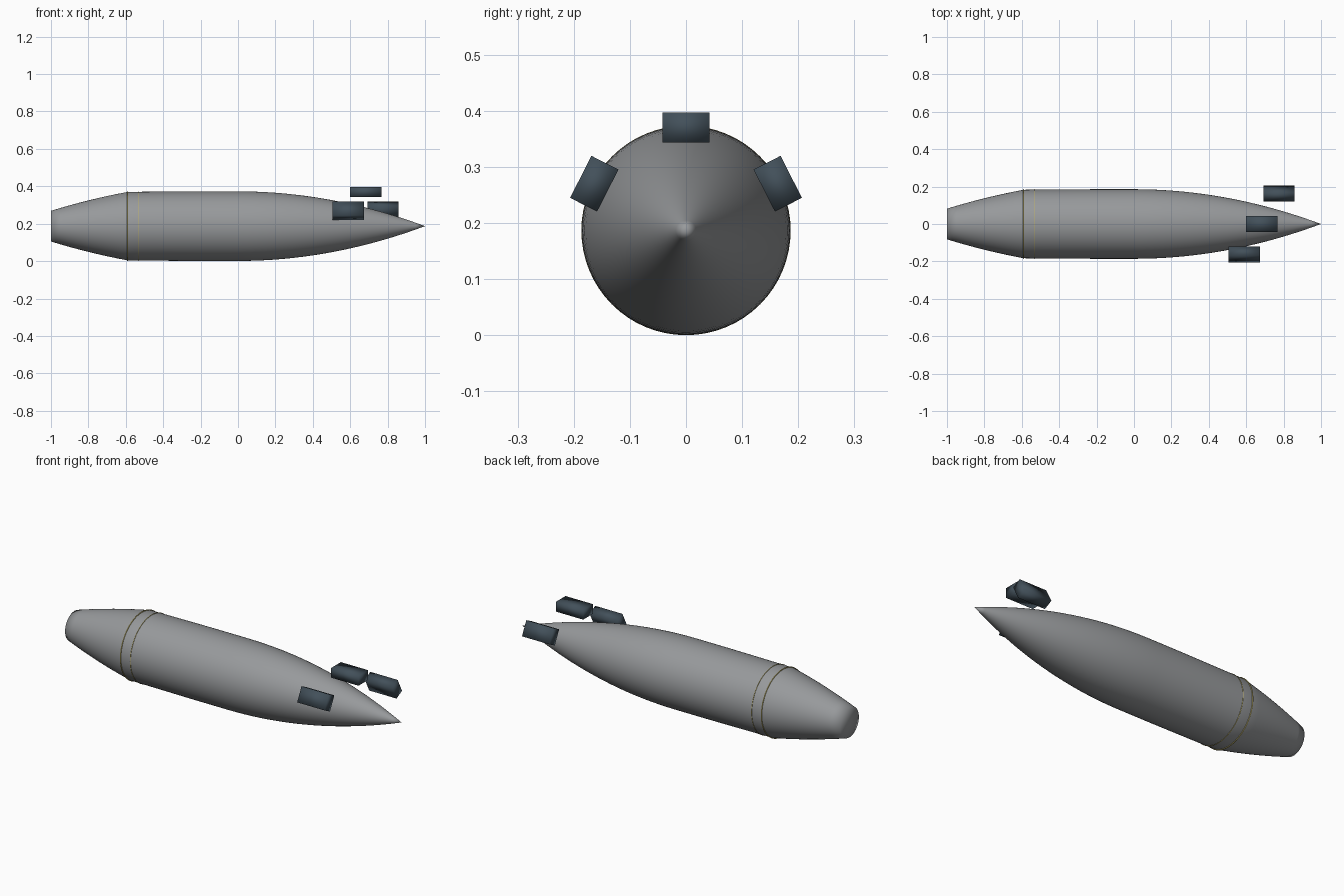
import bpy, bmesh, math
from mathutils import Matrix, Vector

if "Cube" in bpy.data.objects:
    bpy.data.objects.remove(bpy.data.objects["Cube"])

AXIS_Z = 0.187   # height of the long axis
R = 0.186        # largest body radius
SEGS = 64


def material(name, rgb):
    m = bpy.data.materials.new(name)
    m.diffuse_color = (*rgb, 1.0)
    m.use_nodes = True
    m.node_tree.nodes["Principled BSDF"].inputs["Base Color"].default_value = m.diffuse_color
    return m


grey = material("body grey", (0.31, 0.32, 0.33))
slate = material("dark slate", (0.055, 0.08, 0.102))
gold = material("dull gold", (0.50, 0.43, 0.15))


def finish(bm, name, mat):
    bmesh.ops.recalc_face_normals(bm, faces=bm.faces[:])
    mesh = bpy.data.meshes.new(name)
    bm.to_mesh(mesh)
    bm.free()
    mesh.materials.append(mat)
    for p in mesh.polygons:
        p.use_smooth = True
    ob = bpy.data.objects.new(name, mesh)
    bpy.context.collection.objects.link(ob)
    return ob


def lathe(name, profile, mat, closed=False):
    """Revolve (x, radius) points around the long axis."""
    bm = bmesh.new()
    verts = [bm.verts.new((x, 0, AXIS_Z + r)) for x, r in profile]
    edges = [bm.edges.new(p) for p in zip(verts, verts[1:])]
    if closed:
        edges.append(bm.edges.new((verts[-1], verts[0])))
    bmesh.ops.spin(bm, geom=verts + edges, cent=(0, 0, AXIS_Z), axis=(1, 0, 0),
                   angle=2 * math.pi, steps=SEGS, use_duplicate=False)
    bmesh.ops.remove_doubles(bm, verts=bm.verts[:], dist=1e-5)
    return finish(bm, name, mat)


# Body: flat tail end, curved boat tail, near-straight middle, curved nose
profile = [(-1.0, 0.0), (-1.0, 0.082)]
for i in range(1, 9):
    t = i / 8
    profile.append((-1.0 + 0.41 * t, 0.082 + 0.101 * (1.25 * t - 0.25 * t * t)))
profile += [(-0.53, 0.1838), (-0.37, 0.185), (-0.2, R)]
for i in range(0, 21):
    t = i / 20
    profile.append((t, R * (1 - t * t)))
lathe("body", profile, grey)

# Two fine rings where the tail meets the middle
for name, x, major, minor in (("rear_ring", -0.59, 0.184, 0.003),
                              ("front_ring", -0.53, 0.1842, 0.002)):
    lathe(name, [(x + minor * math.cos(k * math.pi / 3),
                  major + minor * math.sin(k * math.pi / 3)) for k in range(6)],
          gold, closed=True)

# Three staggered blocks set around the upper side of the nose
for name, x, angle in (("front_block", 0.59, 63), ("top_block", 0.683, 0),
                       ("back_block", 0.775, -63)):
    bm = bmesh.new()
    bmesh.ops.create_cube(bm, size=1.0)
    bmesh.ops.scale(bm, vec=(0.167, 0.084, 0.054), verts=bm.verts[:])
    bmesh.ops.translate(bm, vec=(x, 0, 0.1835), verts=bm.verts[:])
    bmesh.ops.rotate(bm, cent=(0, 0, 0), verts=bm.verts[:],
                     matrix=Matrix.Rotation(math.radians(angle), 3, 'X'))
    bmesh.ops.translate(bm, vec=Vector((0, 0, AXIS_Z)), verts=bm.verts[:])
    finish(bm, name, slate)
